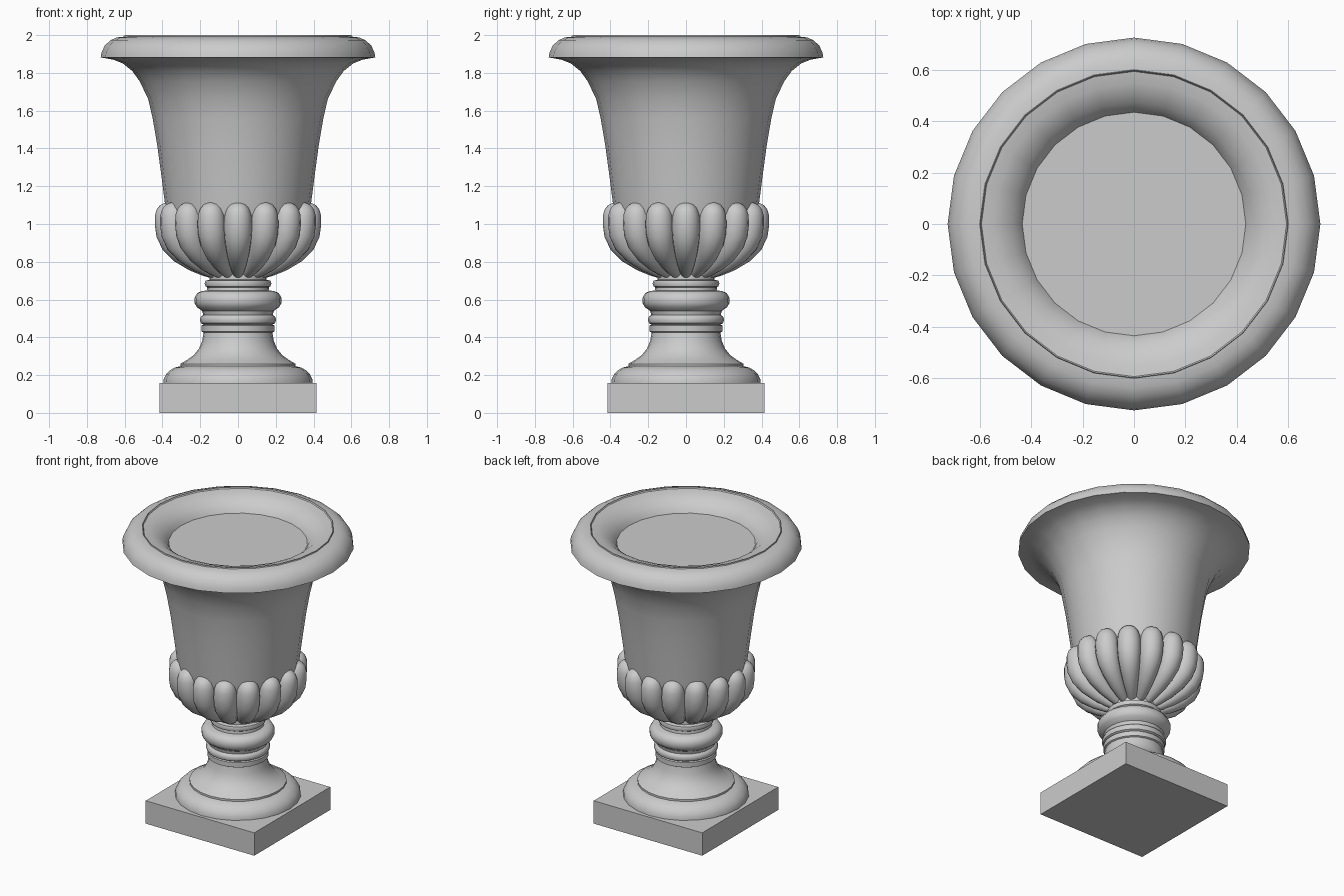
import bpy, bmesh, math
from mathutils import Vector

if "Cube" in bpy.data.objects:
    bpy.data.objects.remove(bpy.data.objects["Cube"])

SIDES = 24
LOBES = 16


def finish(name, bm, angle=38):
    bmesh.ops.remove_doubles(bm, verts=bm.verts, dist=1e-5)
    bmesh.ops.recalc_face_normals(bm, faces=bm.faces)
    me = bpy.data.meshes.new(name)
    bm.to_mesh(me)
    bm.free()
    ob = bpy.data.objects.new(name, me)
    bpy.context.collection.objects.link(ob)
    bpy.ops.object.select_all(action='DESELECT')
    ob.select_set(True)
    bpy.context.view_layer.objects.active = ob
    bpy.ops.object.shade_smooth_by_angle(angle=math.radians(angle))
    return ob


def skin(bm, rings):
    """Bridge closed rings of points and cap both ends."""
    loops = [[bm.verts.new(p) for p in ring] for ring in rings]
    n = len(loops[0])
    for a, b in zip(loops, loops[1:]):
        for i in range(n):
            j = (i + 1) % n
            bm.faces.new((a[i], a[j], b[j], b[i]))
    bm.faces.new(loops[0][::-1])
    bm.faces.new(loops[-1])


def lathe(name, profile):
    bm = bmesh.new()
    skin(bm, [[(r * math.cos(t), r * math.sin(t), z)
               for t in (2 * math.pi * i / SIDES for i in range(SIDES))]
              for r, z in profile])
    return finish(name, bm)


# square plinth
bm = bmesh.new()
bmesh.ops.create_cube(bm, size=1)
for v in bm.verts:
    v.co = Vector((v.co.x * 0.83, v.co.y * 0.83, (v.co.z + 0.5) * 0.158))
finish("plinth", bm)

# turned foot with torus, scotia, beads and collar
lathe("foot", [
    (0.395, 0.158), (0.393, 0.18), (0.38, 0.205), (0.36, 0.225), (0.335, 0.24),
    (0.305, 0.247), (0.305, 0.26), (0.27, 0.28), (0.235, 0.305), (0.207, 0.34),
    (0.19, 0.38), (0.182, 0.425), (0.192, 0.43), (0.192, 0.463),
    (0.182, 0.467), (0.196, 0.475), (0.202, 0.492), (0.196, 0.51),
    (0.184, 0.518), (0.19, 0.54), (0.218, 0.56), (0.229, 0.58), (0.23, 0.61),
    (0.215, 0.635), (0.19, 0.645), (0.165, 0.648), (0.163, 0.665),
    (0.172, 0.67), (0.177, 0.685), (0.172, 0.70), (0.15, 0.705), (0.15, 0.76)])

# flaring bowl with rolled rim and shallow filled top
lathe("bowl", [
    (0.13, 0.73), (0.22, 0.78), (0.30, 0.85), (0.35, 0.93), (0.375, 1.02),
    (0.387, 1.11), (0.405, 1.25), (0.428, 1.42), (0.452, 1.56), (0.475, 1.66),
    (0.52, 1.755), (0.56, 1.81), (0.61, 1.85), (0.66, 1.87), (0.727, 1.882),
    (0.722, 1.91), (0.705, 1.945), (0.675, 1.973), (0.64, 1.988), (0.602, 1.992),
    (0.60, 2.0), (0.595, 1.992), (0.55, 1.985), (0.51, 1.97), (0.475, 1.945),
    (0.45, 1.92), (0.436, 1.895)])

# ring of tapering lobes around the lower bowl: (radius, height, half width)
path = [(0.378, 1.114, 0.012), (0.376, 1.105, 0.038), (0.373, 1.083, 0.058),
        (0.370, 1.05, 0.070), (0.366, 1.00, 0.0745), (0.360, 0.95, 0.0735),
        (0.340, 0.90, 0.0695), (0.295, 0.845, 0.060), (0.23, 0.793, 0.047),
        (0.17, 0.757, 0.035), (0.13, 0.738, 0.027)]
bm = bmesh.new()
for k in range(LOBES):
    t = 2 * math.pi * k / LOBES
    out, side = Vector((math.cos(t), math.sin(t), 0)), Vector((-math.sin(t), math.cos(t), 0))
    centres = [out * r + Vector((0, 0, z)) for r, z, w in path]
    rings = []
    for i, (c, (r, z, w)) in enumerate(zip(centres, path)):
        tangent = centres[min(i + 1, len(path) - 1)] - centres[max(i - 1, 0)]
        normal = side.cross(tangent).normalized()
        rings.append([c + normal * w * math.cos(a) + side * w * math.sin(a)
                      for a in (2 * math.pi * j / 16 for j in range(16))])
    skin(bm, rings)
finish("lobes", bm, 60)
